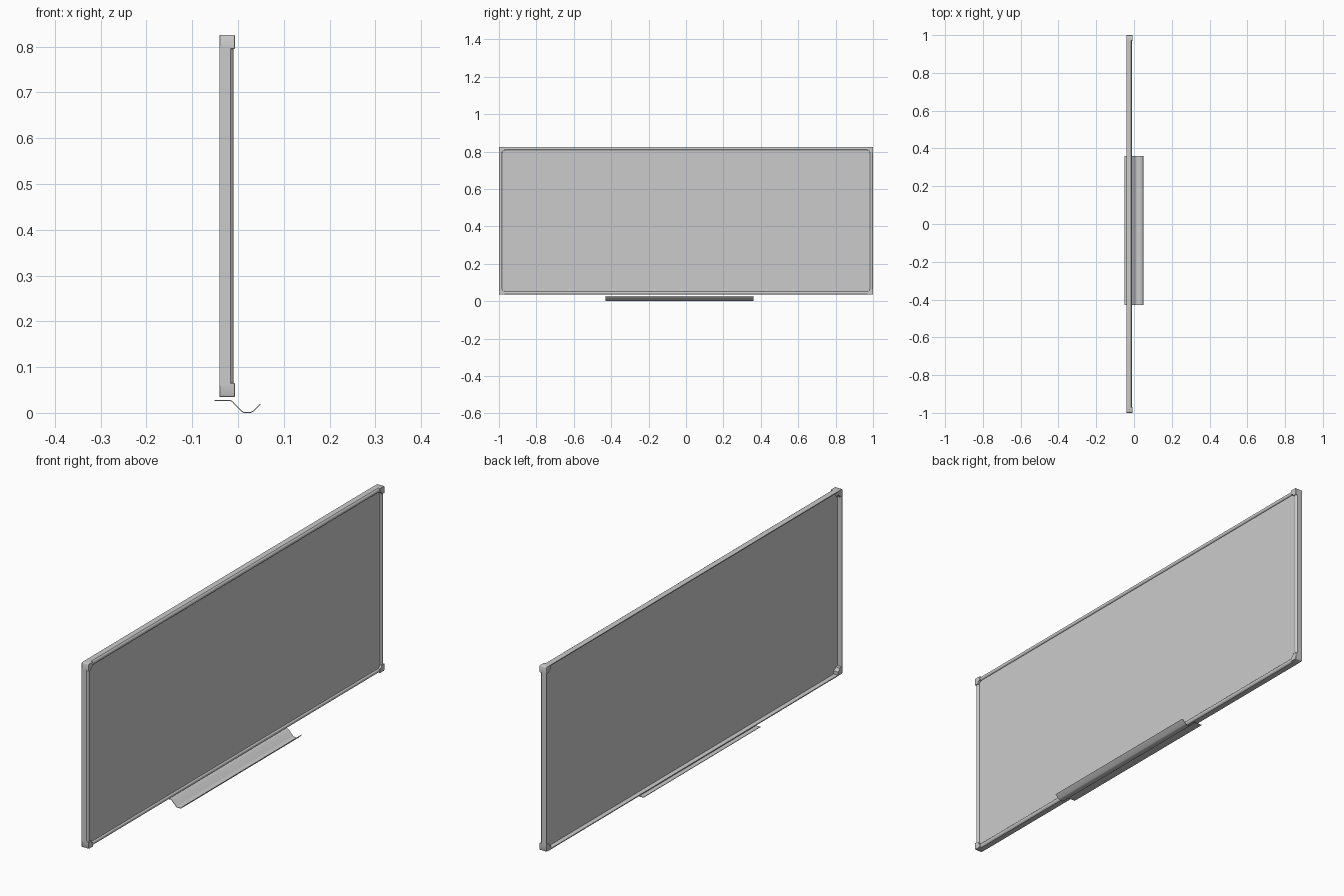
import bpy, bmesh, math
from mathutils import Vector

if "Cube" in bpy.data.objects:
    bpy.data.objects.remove(bpy.data.objects["Cube"])

Y, Z0, Z1 = 1.0, 0.035, 0.825      # board half length, bottom, top
ZC, H = (Z0 + Z1) / 2, (Z1 - Z0) / 2
CAP, LIP = 0.027, 0.017            # corner cap length, visible frame width


def prism(name, a, b, smooth=True):
    """Solid between two matching loops of points."""
    bm = bmesh.new()
    va = [bm.verts.new(p) for p in a]
    vb = [bm.verts.new(p) for p in b]
    n = len(a)
    bm.faces.new(va)
    bm.faces.new(vb[::-1])
    for i in range(n):
        j = (i + 1) % n
        bm.faces.new((va[i], vb[i], vb[j], va[j]))
    bmesh.ops.recalc_face_normals(bm, faces=bm.faces)
    me = bpy.data.meshes.new(name)
    bm.to_mesh(me)
    bm.free()
    ob = bpy.data.objects.new(name, me)
    bpy.context.collection.objects.link(ob)
    if smooth:
        bpy.context.view_layer.objects.active = ob
        bpy.ops.object.select_all(action='DESELECT')
        ob.select_set(True)
        bpy.ops.object.shade_smooth_by_angle(angle=math.radians(35))
    return ob


# Writing panel
py, pz = Y - 0.003, H - 0.003
loop = [(-py, -pz), (py, -pz), (py, pz), (-py, pz)]
prism("panel", [(-0.016, y, ZC + z) for y, z in loop],
      [(-0.020, y, ZC + z) for y, z in loop], False)

# Rail section: (inset from outer edge, x), thin wall behind, rolled lip in front
section = [(0.0, -0.04), (0.004, -0.04), (0.004, -0.020), (LIP, -0.020),
           (LIP, -0.0145), (0.0155, -0.0115), (0.012, -0.0095),
           (0.007, -0.0098), (0.003, -0.012), (0.0, -0.016)]

for s, side in ((-1, "left"), (1, "right")):
    prism(f"{side}_rail",
          [(x, s * (Y - d), Z0 + CAP * 0.9) for d, x in section],
          [(x, s * (Y - d), Z1 - CAP * 0.9) for d, x in section])
for s, side in ((-1, "bottom"), (1, "top")):
    prism(f"{side}_rail",
          [(x, -Y + CAP * 0.9, ZC + s * (H - d)) for d, x in section],
          [(x, Y - CAP * 0.9, ZC + s * (H - d)) for d, x in section])

# Corner caps: L shape with filleted inside corner and softened outer corner
r, w = 0.012, 0.018
L = w + r
outline = [(0, L), (0, 0.003), (0.001, 0.001), (0.003, 0), (L, 0), (L, w)]
outline += [(L - r * math.sin(t), L - r * math.cos(t))
            for t in (math.radians(a) for a in range(15, 90, 15))]
outline += [(w, L)]
for sy in (-1, 1):
    for sz in (-1, 1):
        name = f"corner_cap_{'right' if sy > 0 else 'left'}_{'top' if sz > 0 else 'bottom'}"
        cap = prism(name,
                    [(-0.040, sy * (Y - a), ZC + sz * (H - b)) for a, b in outline],
                    [(-0.007, sy * (Y - a), ZC + sz * (H - b)) for a, b in outline])
        bev = cap.modifiers.new("bevel", 'BEVEL')
        bev.width = 0.001
        bev.segments = 2

# Pen tray: bent sheet
t = 0.0022
top = [Vector(p) for p in ((-0.051, 0.028), (-0.017, 0.028), (-0.012, 0.026),
                           (0.008, 0.005), (0.013, t), (0.028, t),
                           (0.033, 0.005), (0.048, 0.020))]
under = []
for i, p in enumerate(top):
    d0 = (p - top[max(i - 1, 0)]).normalized()
    d1 = (top[min(i + 1, len(top) - 1)] - p).normalized()
    d = (d0 + d1).normalized()
    under.append(p + Vector((d.y, -d.x)) * t)
sheet = top + under[::-1]
low = min(p.y for p in sheet)
prism("pen_tray", [(p.x, -0.43, p.y - low) for p in sheet],
      [(p.x, 0.36, p.y - low) for p in sheet])
